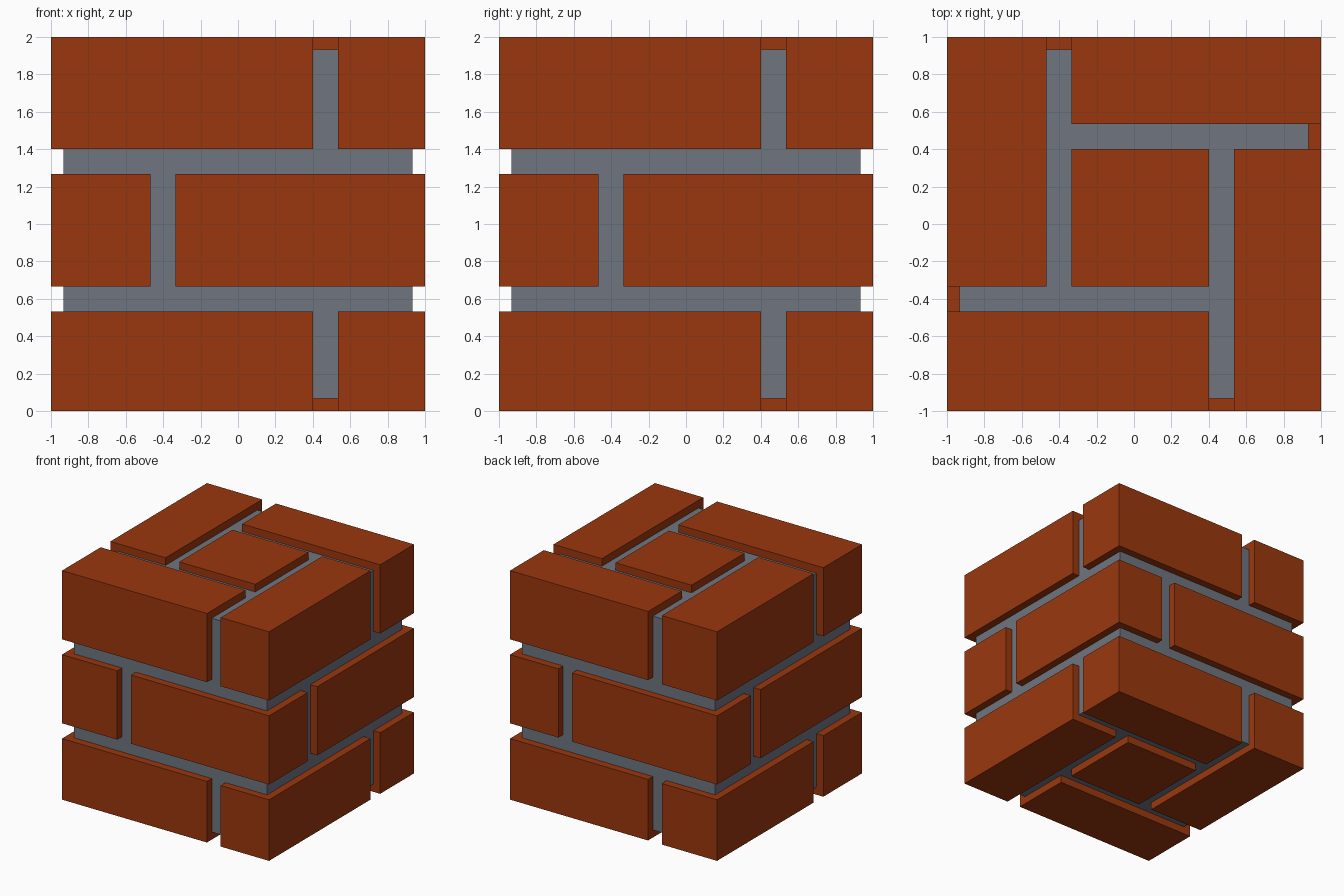
import bpy, bmesh
from mathutils import Vector

if "Cube" in bpy.data.objects:
    bpy.data.objects.remove(bpy.data.objects["Cube"])


def material(name, rgb):
    m = bpy.data.materials.new(name)
    m.diffuse_color = (*rgb, 1.0)
    m.use_nodes = True
    m.node_tree.nodes["Principled BSDF"].inputs["Base Color"].default_value = m.diffuse_color
    return m


BRICK = material("brick red", (0.323, 0.0385, 0.0042))
MORTAR = material("mortar grey", (0.156, 0.178, 0.216))
U = 2 / 30  # the model sits on a grid of 30 units per side


def box(name, x, y, z, mat):
    """Box from grid ranges; x and y are measured from the corner at -1."""
    lo = Vector((x[0] * U - 1, y[0] * U - 1, z[0] * U))
    hi = Vector((x[1] * U - 1, y[1] * U - 1, z[1] * U))
    bm = bmesh.new()
    bmesh.ops.create_cube(bm, size=1)
    for v in bm.verts:
        v.co = Vector((v.co[i] + 0.5) * (hi[i] - lo[i]) + lo[i] for i in range(3))
    me = bpy.data.meshes.new(name)
    bm.to_mesh(me)
    bm.free()
    me.materials.append(mat)
    ob = bpy.data.objects.new(name, me)
    bpy.context.collection.objects.link(ob)


# Mortar core, set back one unit on every side
box("mortar_core", (1, 29), (1, 29), (1, 29), MORTAR)

# Pinwheel brick layouts: name -> (x range, y range)
OUTER = {
    "front": ((0, 21), (0, 8)),
    "right": ((23, 30), (0, 21)),
    "back": ((10, 30), (23, 30)),
    "left": ((0, 8), (10, 30)),
    "centre": ((10, 21), (10, 21)),
}
MIDDLE = {
    "front": ((10, 30), (0, 8)),
    "right": ((23, 30), (10, 30)),
    "back": ((0, 21), (23, 30)),
    "left": ((0, 8), (0, 21)),
}

# Three brick courses
for course, z, layout in (("bottom", (0, 8), OUTER),
                          ("middle", (10, 19), MIDDLE),
                          ("top", (21, 30), OUTER)):
    for side, (x, y) in layout.items():
        box(f"{course}_{side}_brick", x, y, z, BRICK)
